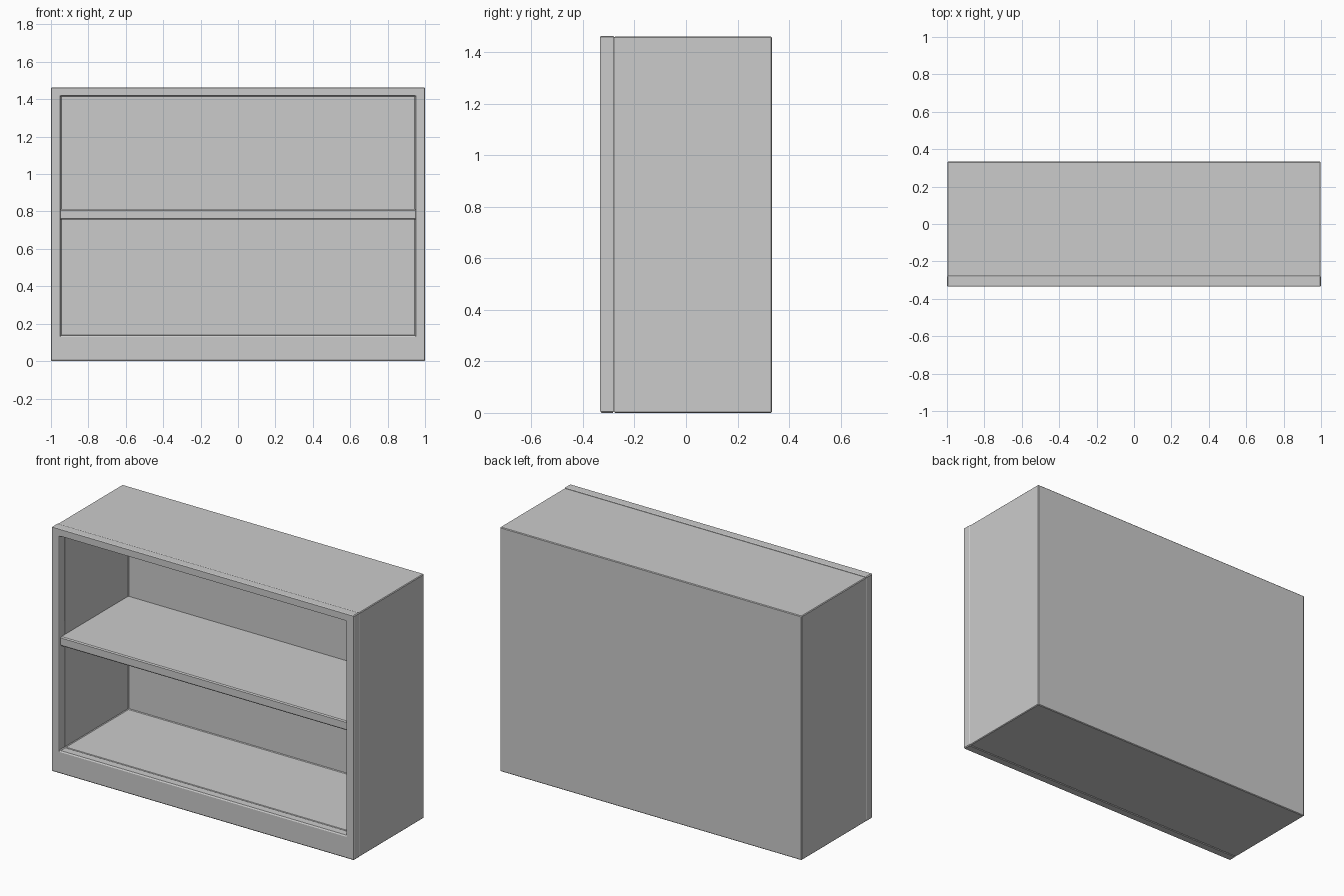
import bpy, bmesh

if "Cube" in bpy.data.objects:
    bpy.data.objects.remove(bpy.data.objects["Cube"])

HALF_W, HALF_D, HEIGHT = 1.0, 0.333, 1.463
OPEN_X, FLOOR_Z, CEIL_Z = 0.948, 0.136, 1.418
SEAM_Y = -0.279


def rect_loops(name, loops, closed, bevel):
    """Skin consecutive rectangles (half width, bottom, top, y); join into a ring or cap both ends."""
    bm = bmesh.new()
    rings = [[bm.verts.new((x, y, z)) for x, z in ((-w, lo), (w, lo), (w, hi), (-w, hi))]
             for w, lo, hi, y in loops]
    pairs = list(zip(rings, rings[1:]))
    if closed:
        pairs.append((rings[-1], rings[0]))
    else:
        bm.faces.new(rings[0])
        bm.faces.new(rings[-1])
    for a, b in pairs:
        for i in range(4):
            j = (i + 1) % 4
            bm.faces.new((a[i], a[j], b[j], b[i]))
    bmesh.ops.recalc_face_normals(bm, faces=bm.faces)
    mesh = bpy.data.meshes.new(name)
    bm.to_mesh(mesh)
    bm.free()
    obj = bpy.data.objects.new(name, mesh)
    bpy.context.collection.objects.link(obj)
    mod = obj.modifiers.new("edge_bevel", 'BEVEL')
    mod.width = bevel
    mod.segments = 1
    mod.limit_method = 'ANGLE'
    return obj


# Carcass: one box hollowed from the front, with a thin back panel
rect_loops("carcass", [
    (HALF_W - 0.002, 0, HEIGHT - 0.003, HALF_D),
    (HALF_W - 0.002, 0, HEIGHT - 0.003, SEAM_Y),
    (OPEN_X, FLOOR_Z, CEIL_Z, SEAM_Y),
    (OPEN_X, FLOOR_Z, CEIL_Z, HALF_D - 0.015),
], False, 0.004)

# Face frame: separate ring around the opening, seam left by the bevels
rect_loops("face_frame", [
    (HALF_W, 0, HEIGHT, -HALF_D),
    (HALF_W, 0, HEIGHT, SEAM_Y),
    (OPEN_X, FLOOR_Z, CEIL_Z, SEAM_Y),
    (OPEN_X, FLOOR_Z, CEIL_Z, -HALF_D),
], True, 0.005)

# Middle shelf, set slightly behind the frame front
rect_loops("middle_shelf", [
    (OPEN_X + 0.01, 0.757, 0.812, -HALF_D + 0.012),
    (OPEN_X + 0.01, 0.757, 0.812, HALF_D - 0.010),
], False, 0.006)
